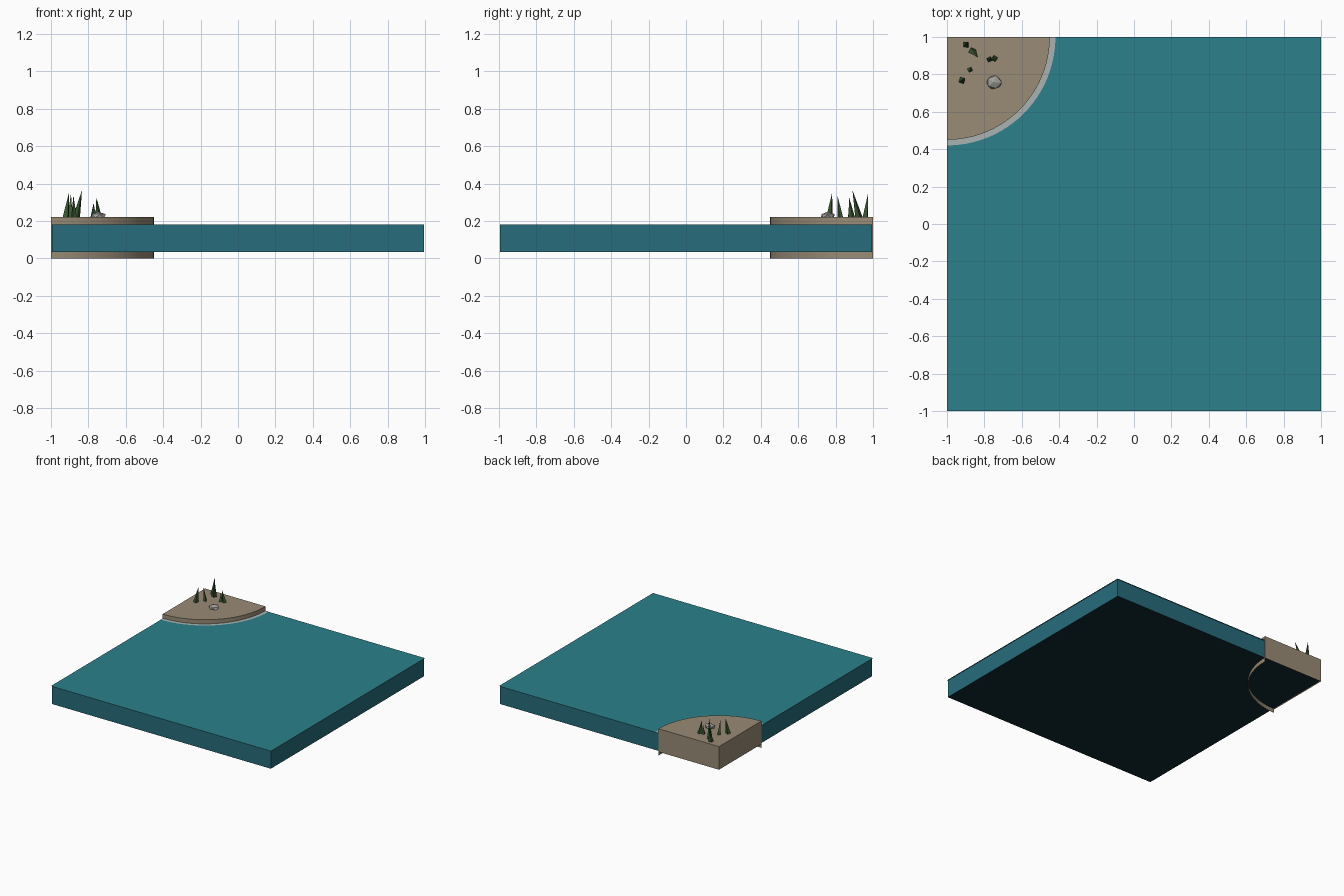
import bpy, bmesh, math, random
from mathutils import Vector

if "Cube" in bpy.data.objects:
    bpy.data.objects.remove(bpy.data.objects["Cube"])

random.seed(4)
CORNER = Vector((-1, 1, 0))
SEGS = 24


def material(name, rgb):
    m = bpy.data.materials.new(name)
    m.diffuse_color = (*rgb, 1)
    m.use_nodes = True
    m.node_tree.nodes["Principled BSDF"].inputs["Base Color"].default_value = m.diffuse_color
    return m


WATER = material("water_teal", (0.025, 0.22, 0.26))
SIDE = material("water_side_blue", (0.02, 0.15, 0.2))
DEEP = material("deep_blue", (0.005, 0.02, 0.03))
SAND = material("sand", (0.32, 0.26, 0.18))
FOAM = material("foam", (0.4, 0.45, 0.45))
GREEN = material("grass_green", (0.04, 0.09, 0.03))
STONE = material("stone", (0.35, 0.34, 0.32))


def finish(name, bm, *mats):
    me = bpy.data.meshes.new(name)
    bm.to_mesh(me)
    bm.free()
    ob = bpy.data.objects.new(name, me)
    bpy.context.collection.objects.link(ob)
    for m in mats:
        me.materials.append(m)
    return ob


def arc(bm, r, z):
    # quarter circle around the back left corner
    pts = []
    for i in range(SEGS + 1):
        a = -math.pi / 2 * i / SEGS
        pts.append(bm.verts.new(CORNER + Vector((r * math.cos(a), r * math.sin(a), z))))
    return pts


def strip(bm, low, high):
    for i in range(len(low) - 1):
        bm.faces.new((low[i + 1], low[i], high[i], high[i + 1]))


# Water body with dark underside
bm = bmesh.new()
bmesh.ops.create_cube(bm, size=1)
for v in bm.verts:
    v.co = (v.co.x * 1.99, v.co.y * 1.99, 0.18 if v.co.z > 0 else 0.035)
bm.normal_update()
for f in bm.faces:
    f.material_index = 1 if f.normal.z < -0.5 else 0
finish("water_body", bm, SIDE, DEEP)

# Water surface sheet, slightly wider than the body
bm = bmesh.new()
bmesh.ops.create_grid(bm, x_segments=1, y_segments=1, size=1)
bmesh.ops.translate(bm, verts=bm.verts, vec=(0, 0, 0.183))
finish("water_surface", bm, WATER)

# Foam ring along the shore
bm = bmesh.new()
strip(bm, arc(bm, 0.58, 0.186), arc(bm, 0.545, 0.186))
finish("shore_foam", bm, FOAM)

# Sand bank: curved wall, fan top and two flat outer walls, open below
bm = bmesh.new()
low, high = arc(bm, 0.55, 0.0), arc(bm, 0.55, 0.22)
strip(bm, low, high)
tip = bm.verts.new(CORNER + Vector((0, 0, 0.22)))
foot = bm.verts.new(CORNER + Vector((0, 0, 0.03)))
for i in range(SEGS):
    bm.faces.new((tip, high[i + 1], high[i]))
for end in (high[0], high[-1]):
    base = bm.verts.new((end.co.x, end.co.y, 0.03))
    bm.faces.new((tip, end, base, foot) if end is high[0] else (foot, base, end, tip))
finish("sand_bank", bm, SAND)

# Leaning grass spikes: base x, base y, tip x, tip y, tip z, base radius
spikes = [
    (-0.898, 0.958, -0.893, 0.973, 0.346, 0.019),
    (-0.865, 0.925, -0.834, 0.890, 0.364, 0.021),
    (-0.877, 0.825, -0.880, 0.810, 0.336, 0.016),
    (-0.920, 0.767, -0.904, 0.781, 0.350, 0.020),
    (-0.745, 0.886, -0.757, 0.872, 0.326, 0.018),
    (-0.773, 0.880, -0.772, 0.882, 0.295, 0.017),
]
for n, (bx, by, tx, ty, tz, r) in enumerate(spikes):
    bm = bmesh.new()
    bmesh.ops.create_cone(bm, cap_ends=True, segments=4, radius1=r, radius2=0, depth=1)
    turn = random.uniform(0, math.pi)
    for v in bm.verts:
        if v.co.z > 0:
            v.co = (tx, ty, tz)
        else:
            a = math.atan2(v.co.y, v.co.x) + turn
            v.co = (bx + r * math.cos(a), by + r * math.sin(a), 0.218)
    bmesh.ops.remove_doubles(bm, verts=bm.verts, dist=1e-5)
    finish(f"grass_spike_{n + 1}", bm, GREEN)

# Low faceted stone
bm = bmesh.new()
bmesh.ops.create_icosphere(bm, subdivisions=1, radius=1)
for v in bm.verts:
    k = random.uniform(0.9, 1.1)
    v.co = (-0.75 + v.co.x * 0.045 * k, 0.757 + v.co.y * 0.04 * k, 0.226 + v.co.z * 0.023)
finish("stone", bm, STONE)
